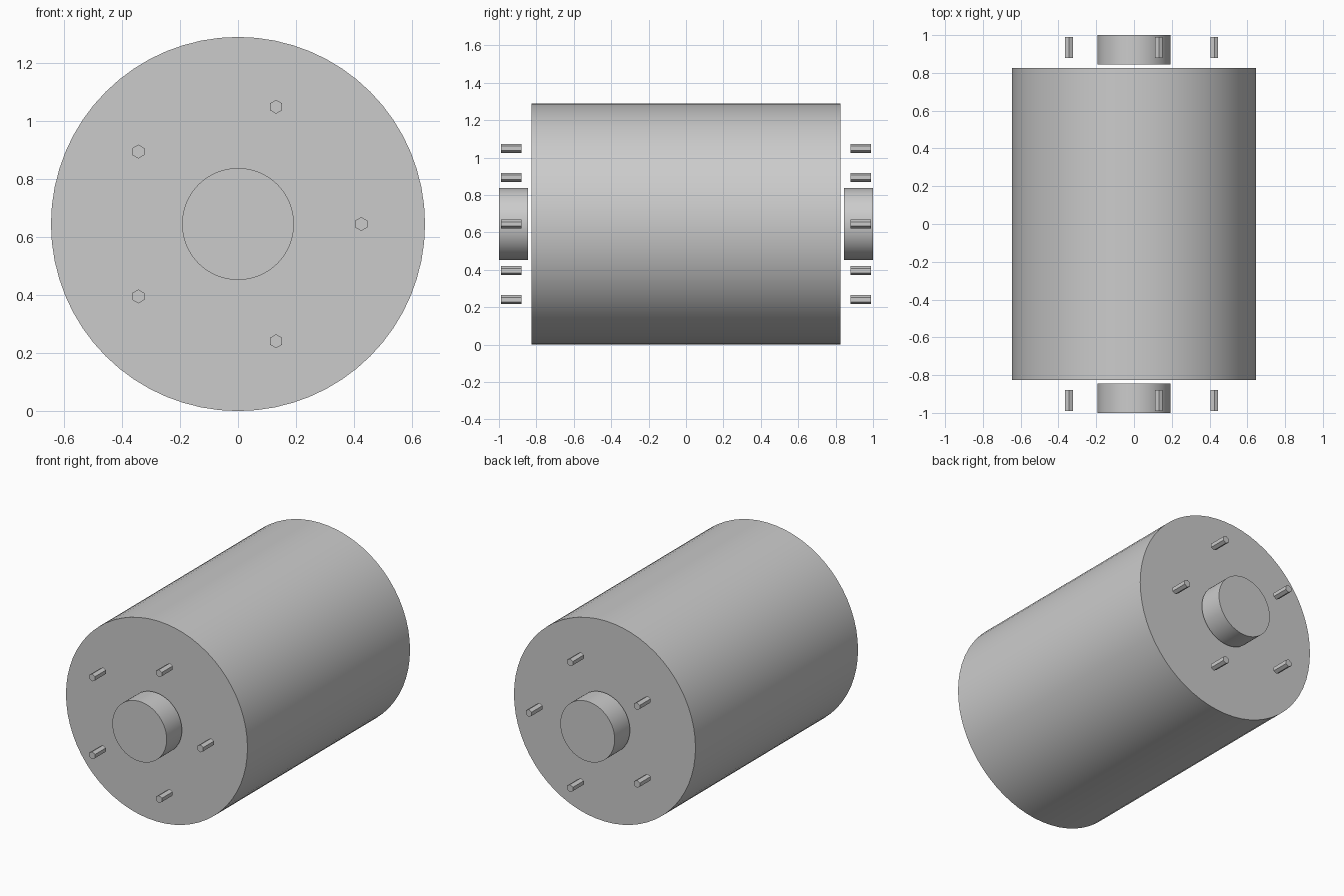
import bpy
from math import cos, sin, pi, radians

cube = bpy.data.objects.get("Cube")
if cube:
    bpy.data.objects.remove(cube, do_unlink=True)

grey = bpy.data.materials.new("plain grey")
grey.use_nodes = True
colour = (0.6, 0.6, 0.6, 1)
grey.diffuse_color = colour
grey.node_tree.nodes["Principled BSDF"].inputs["Base Color"].default_value = colour

RADIUS = 0.645


def rod(name, radius, y0, y1, sides, x=0, z=RADIUS, smooth=True):
    """Cylinder lying along y, from y0 to y1."""
    bpy.ops.mesh.primitive_cylinder_add(
        vertices=sides, radius=radius, depth=abs(y1 - y0),
        location=(x, (y0 + y1) / 2, z), rotation=(pi / 2, 0, 0))
    ob = bpy.context.object
    ob.name = name
    ob.data.materials.append(grey)
    if smooth:
        bpy.ops.object.shade_smooth_by_angle(angle=radians(30))
    return ob


# Main drum
rod("drum", RADIUS, -0.825, 0.825, 64)

# Hub and ring of five hexagonal pins, floating just off each end
for side, s in (("front", -1), ("back", 1)):
    rod(side + "_hub", 0.193, s * 0.845, s * 1.0, 64)
    for i in range(5):
        a = 2 * pi * i / 5
        rod(f"{side}_pin_{i + 1}", 0.024, s * 0.88, s * 0.99, 6,
            0.425 * cos(a), RADIUS + 0.425 * sin(a), smooth=False)
